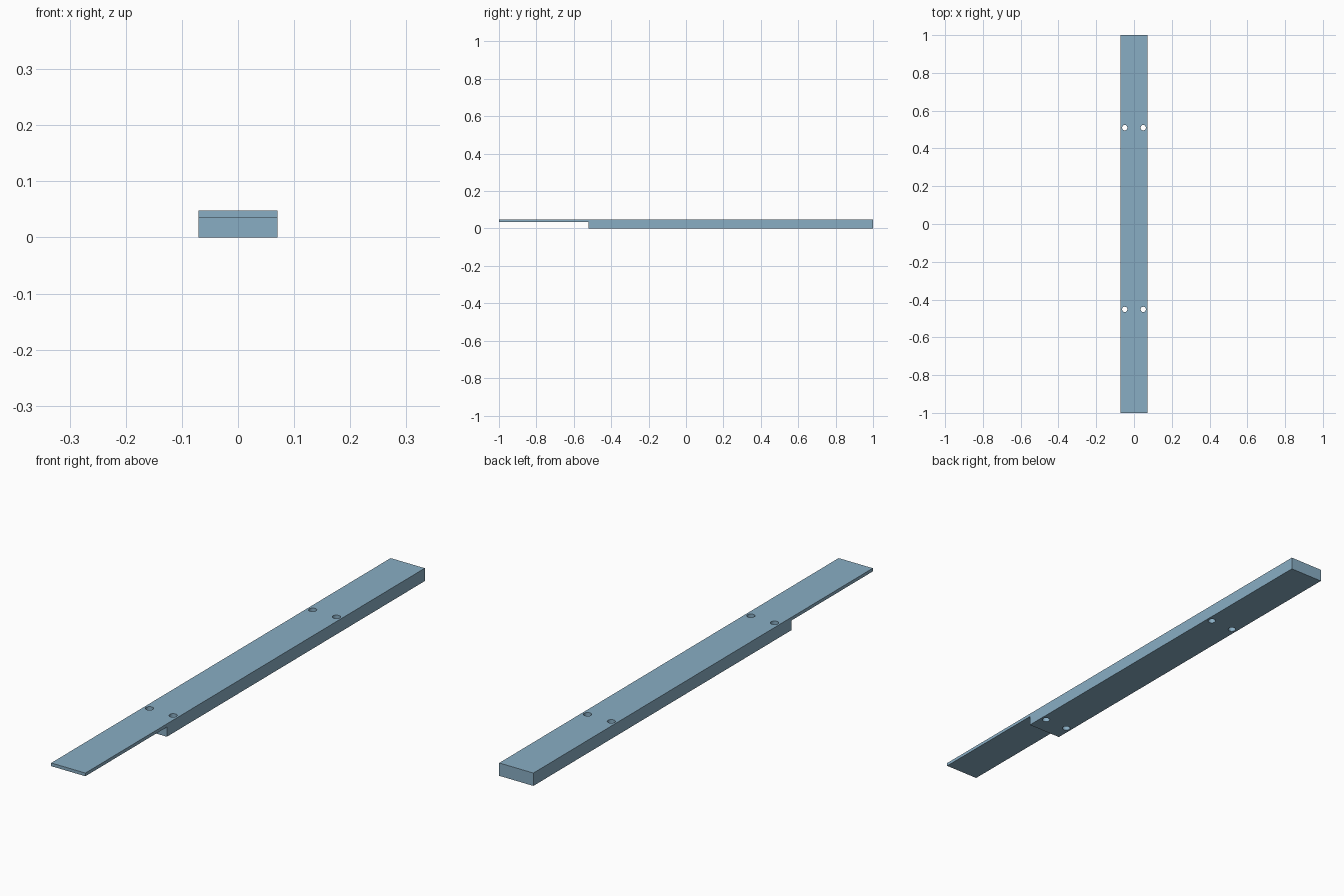
import bpy, bmesh

if "Cube" in bpy.data.objects:
    bpy.data.objects.remove(bpy.data.objects["Cube"])

HALF_W, HEIGHT, LEDGE_Z, STEP_Y = 0.0705, 0.048, 0.036, -0.52

blue = bpy.data.materials.new("steel blue")
blue.diffuse_color = (0.25, 0.42, 0.55, 1)
blue.use_nodes = True
blue.node_tree.nodes["Principled BSDF"].inputs["Base Color"].default_value = blue.diffuse_color

# Stepped bar: side profile in (y, z), extruded across the width
profile = [(-1, LEDGE_Z), (STEP_Y, LEDGE_Z), (STEP_Y, 0), (1, 0), (1, HEIGHT), (-1, HEIGHT)]
bm = bmesh.new()
face = bm.faces.new([bm.verts.new((-HALF_W, y, z)) for y, z in profile])
ext = bmesh.ops.extrude_face_region(bm, geom=[face])
verts = [g for g in ext["geom"] if isinstance(g, bmesh.types.BMVert)]
bmesh.ops.translate(bm, verts=verts, vec=(2 * HALF_W, 0, 0))
bmesh.ops.recalc_face_normals(bm, faces=bm.faces)
mesh = bpy.data.meshes.new("stepped_bar")
bm.to_mesh(mesh)
bm.free()
bar = bpy.data.objects.new("stepped_bar", mesh)
bpy.context.collection.objects.link(bar)
mesh.materials.append(blue)

# Two pairs of through holes
for y in (0.51, -0.452):
    for x in (-0.049, 0.049):
        bpy.ops.mesh.primitive_cylinder_add(vertices=32, radius=0.014, depth=0.2,
                                            location=(x, y, HEIGHT / 2))
        cutter = bpy.context.object
        cutter.name = "hole_cutter"
        cutter.data.materials.append(blue)
        cutter.hide_render = True
        cutter.hide_set(True)
        cut = bar.modifiers.new("hole", 'BOOLEAN')
        cut.operation = 'DIFFERENCE'
        cut.solver = 'EXACT'
        cut.object = cutter

# Smooth hole walls, crisp edges elsewhere
bpy.ops.object.select_all(action='DESELECT')
bpy.context.view_layer.objects.active = bar
bar.select_set(True)
for name in [m.name for m in bar.modifiers]:
    bpy.ops.object.modifier_apply(modifier=name)
bpy.ops.object.shade_smooth_by_angle()
for ob in [o for o in bpy.data.objects if o.name.startswith("hole_cutter")]:
    bpy.data.objects.remove(ob)
